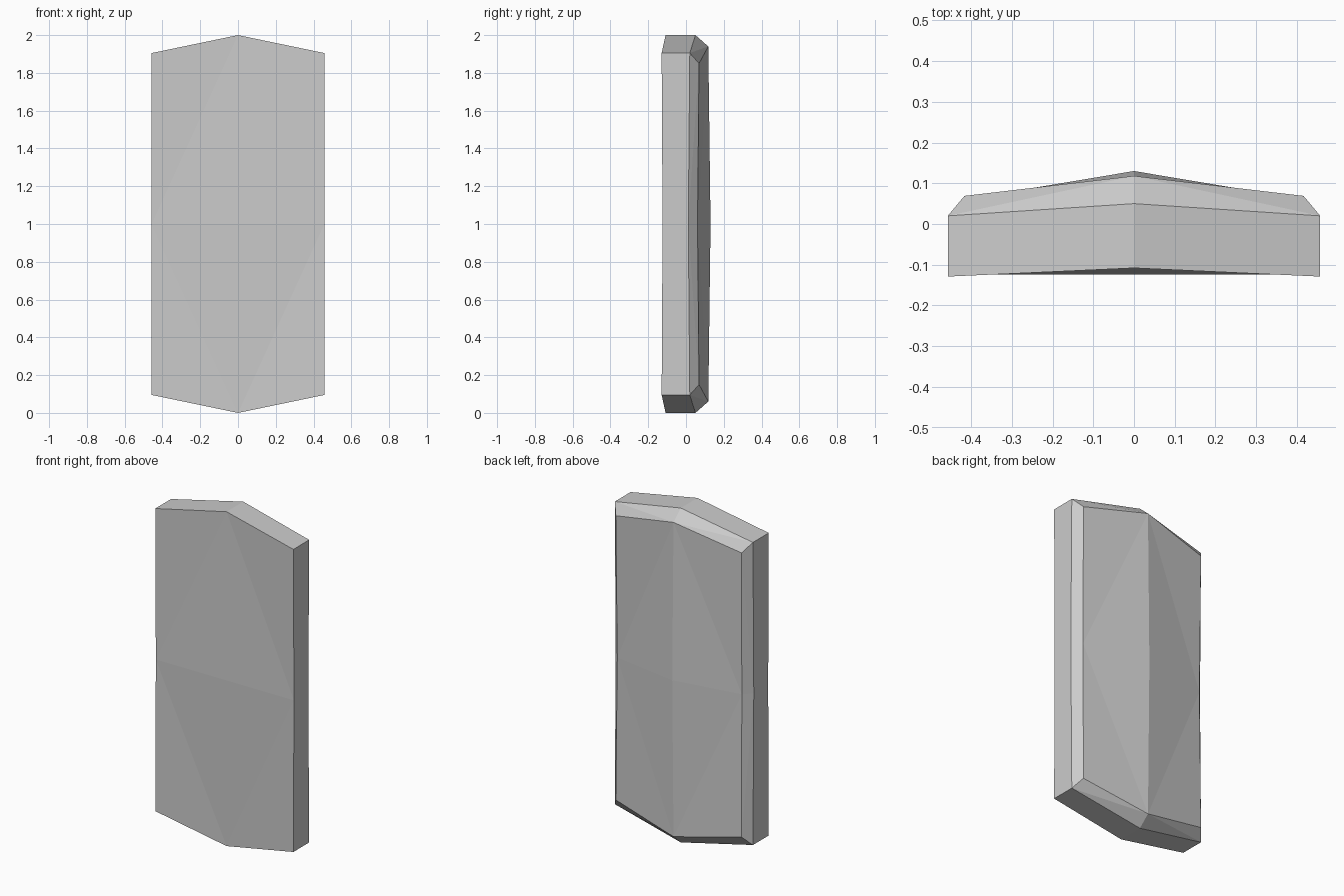
import bpy
import bmesh

if "Cube" in bpy.data.objects:
    bpy.data.objects.remove(bpy.data.objects["Cube"])

# One quarter of the slab (right, upper); heights are relative to mid-height.
# Each ring: M = middle of the side, C = corner, T = peak on the centre line.
rings = {
    "front": {"M": (0.457, -0.124, 0), "C": (0.457, -0.129, 0.905), "T": (0, -0.108, 1.0)},
    "rim": {"M": (0.457, 0.012, 0), "C": (0.457, 0.02, 0.905), "T": (0, 0.05, 1.0)},
    "back": {"M": (0.412, 0.061, 0), "C": (0.416, 0.069, 0.85), "T": (0, 0.118, 0.94)},
}

bm = bmesh.new()
f, r, b = ({k: bm.verts.new(co) for k, co in ring.items()} for ring in rings.values())
front_mid = bm.verts.new((0, -0.124, 0))
back_mid = bm.verts.new((0, 0.13, 0))

faces = [
    # front panel
    (f["M"], f["C"], f["T"]), (front_mid, f["M"], f["T"]),
    # side wall and sloped top wall
    (f["M"], r["M"], r["C"], f["C"]), (f["C"], r["C"], r["T"], f["T"]),
    # side bevel
    (r["M"], b["C"], r["C"]), (r["M"], b["M"], b["C"]),
    # top bevel
    (r["C"], b["T"], r["T"]), (r["C"], b["C"], b["T"]),
    # ridged back panel
    (b["M"], b["T"], b["C"]), (b["M"], back_mid, b["T"]),
]
for face in faces:
    bm.faces.new(face)

mesh = bpy.data.meshes.new("faceted_slab")
bm.to_mesh(mesh)
bm.free()

slab = bpy.data.objects.new("faceted_slab", mesh)
bpy.context.collection.objects.link(slab)
slab.location.z = 1.0

# Mirror left/right and top/bottom
mirror = slab.modifiers.new("mirror", "MIRROR")
mirror.use_axis = (True, False, True)
mirror.use_clip = True
